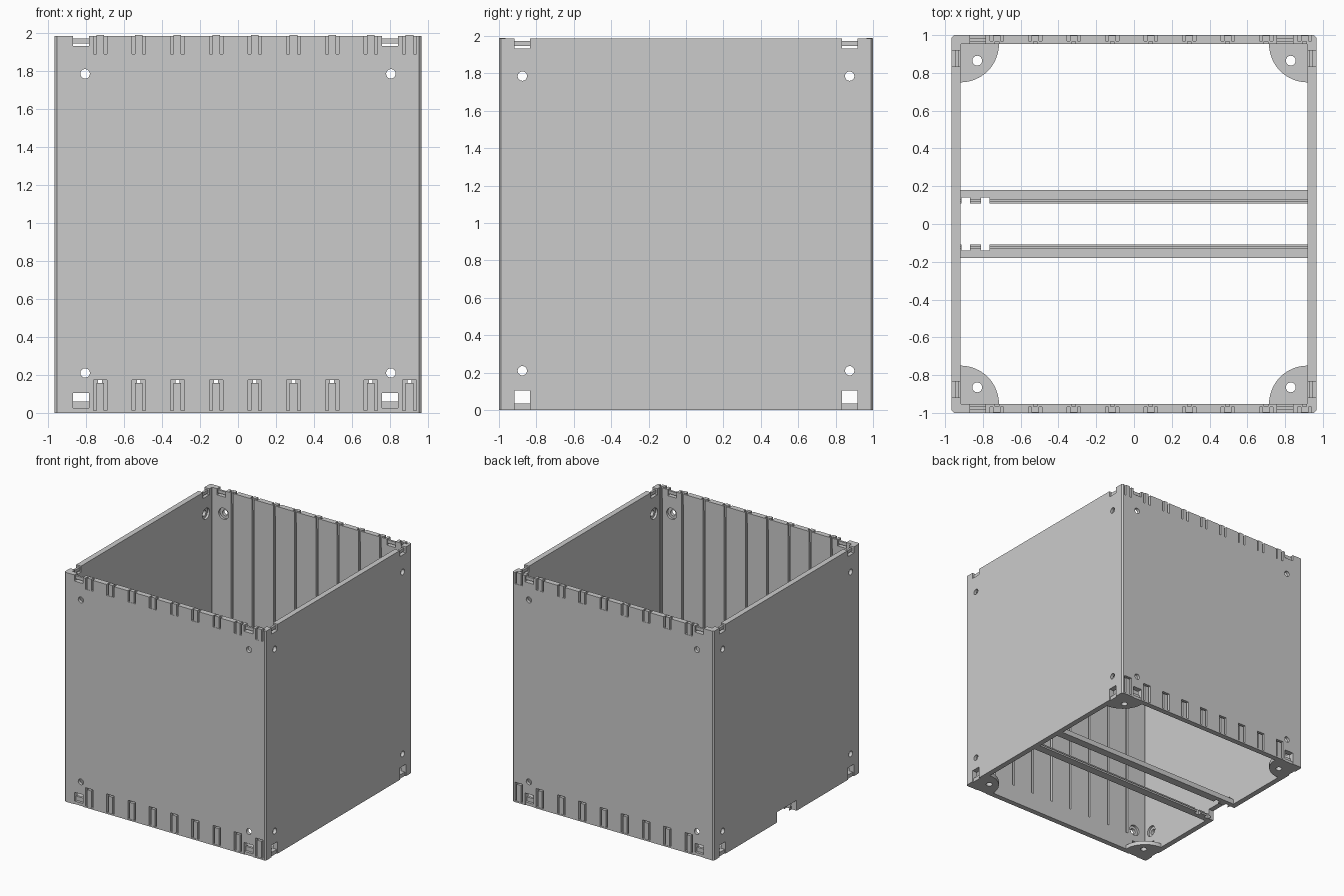
import bpy, bmesh, math
from mathutils import Matrix, Vector

if "Cube" in bpy.data.objects:
    bpy.data.objects.remove(bpy.data.objects["Cube"])

X, Y, H, T = 0.965, 1.0, 1.985, 0.047      # outer half sizes, height, wall thickness
IX, IY = X - T, Y - T                      # inner half sizes
CLIPS = [-0.726 + 0.2036 * i for i in range(9)]
WINDOWS = [(-0.868, -0.785), (0.758, 0.842)]   # corner windows in front and back
SIGNS = (-1, 1)
CORNERS = [(sx, sy) for sx in SIGNS for sy in SIGNS]

grey = bpy.data.materials.new("plain grey")
grey.use_nodes = True
grey.diffuse_color = (0.6, 0.6, 0.6, 1)
grey.node_tree.nodes["Principled BSDF"].inputs["Base Color"].default_value = (0.6, 0.6, 0.6, 1)


def box(bm, x, y, z):
    """Add a box given two limits per axis, in either order."""
    lo, hi = zip(*(sorted(r) for r in (x, y, z)))
    size = [b - a for a, b in zip(lo, hi)]
    mid = [(a + b) / 2 for a, b in zip(lo, hi)]
    m = Matrix.Translation(mid) @ Matrix.Diagonal((*size, 1))
    bmesh.ops.create_cube(bm, size=1, matrix=m)


def cylinder(bm, centre, radius, depth, axis):
    turn = Vector((0, 0, 1)).rotation_difference(Vector(axis)).to_matrix().to_4x4()
    bmesh.ops.create_cone(bm, cap_ends=True, segments=24, radius1=radius, radius2=radius,
                          depth=depth, matrix=Matrix.Translation(centre) @ turn)


def prism(bm, points, offset):
    """Extrude a flat outline along an offset."""
    face = bm.faces.new([bm.verts.new(p) for p in points])
    end = bmesh.ops.extrude_face_region(bm, geom=[face])["geom"]
    bmesh.ops.translate(bm, vec=offset, verts=[v for v in end if isinstance(v, bmesh.types.BMVert)])


def finish(bm, name):
    mesh = bpy.data.meshes.new(name)
    bmesh.ops.recalc_face_normals(bm, faces=bm.faces)
    bm.to_mesh(mesh)
    bm.free()
    mesh.materials.append(grey)
    ob = bpy.data.objects.new(name, mesh)
    bpy.context.collection.objects.link(ob)
    return ob


def cut(ob, bm):
    """Subtract the cutter mesh from the object."""
    cutter = finish(bm, "cutter")
    cutter.hide_render = True
    mod = ob.modifiers.new("cut", "BOOLEAN")
    mod.operation, mod.solver, mod.object = "DIFFERENCE", "EXACT", cutter
    mod.use_self = True
    bpy.context.view_layer.objects.active = ob
    bpy.ops.object.modifier_apply(modifier=mod.name)
    bpy.data.objects.remove(cutter)


def wall_ring(bm, hx, hy, c, z):
    """Rectangle of vertices with chamfered corners."""
    pts = [(hx, c - hy), (hx, hy - c), (hx - c, hy), (c - hx, hy),
           (-hx, hy - c), (-hx, c - hy), (c - hx, -hy), (hx - c, -hy)]
    return [bm.verts.new((x, y, z)) for x, y in pts]


# Four walls as one open tube
bm = bmesh.new()
rings = [wall_ring(bm, X, Y, 0.012, 0), wall_ring(bm, X, Y, 0.012, H),
         wall_ring(bm, IX, IY, 0.003, H), wall_ring(bm, IX, IY, 0.003, 0)]
for k in range(4):
    a, b = rings[k], rings[(k + 1) % 4]
    for i in range(8):
        j = (i + 1) % 8
        bm.faces.new((a[i], a[j], b[j], b[i]))
walls = finish(bm, "walls")

# Clip recesses along the bottom and top of front and back
bm = bmesh.new()
for s in SIGNS:
    for x in CLIPS:
        for z in ((0.012, 0.172), (1.89, H + 0.1)):
            box(bm, (x - 0.036, x + 0.036), (s * (Y - 0.032), s * (Y + 0.1)), z)
cut(walls, bm)

# Corner windows and the cable opening
bm = bmesh.new()
for z in ((-0.1, 0.104), (1.932, H + 0.1)):
    for s in SIGNS:
        for span in WINDOWS:
            box(bm, span, (s * (IY - 0.01), s * (Y + 0.1)), z)
        for t in SIGNS:
            box(bm, (s * (IX - 0.01), s * (X + 0.1)), (t * 0.835, t * 0.918), z)
box(bm, (-X - 0.1, -IX + 0.01), (-0.135, 0.135), (-0.1, 0.09))
cut(walls, bm)

# Screw holes, then the wider counterbores inside
for radius, depth, inset in ((0.025, 0.2, 0), (0.048, 0.04, T)):
    bm = bmesh.new()
    for sx, sy in CORNERS:
        for z in (0.21, 1.785):
            cylinder(bm, (sx * 0.805, sy * (Y - inset), z), radius, depth, (0, 1, 0))
            cylinder(bm, (sx * (X - inset), sy * 0.875, z), radius, depth, (1, 0, 0))
    cut(walls, bm)

# Upright grooves inside front and back
bm = bmesh.new()
for s in SIGNS:
    for x in CLIPS:
        box(bm, (x - 0.01, x + 0.01), (s * (IY - 0.01), s * (IY + 0.02)), (0.158, H + 0.1))
cut(walls, bm)

# Spring tongues standing in the clip recesses
bm = bmesh.new()
for s in SIGNS:
    for x in CLIPS:
        for z in ((0.01, 0.157), (1.888, H + 0.005)):
            box(bm, (x - 0.02, x + 0.02), (s * (Y - 0.034), s * (Y - 0.002)), z)
finish(bm, "clip_tongues")

# Catch bars across the corner windows
bm = bmesh.new()
for s in SIGNS:
    for span in WINDOWS:
        box(bm, span, (s * IY, s * (IY + 0.02)), (0, 0.06))
        box(bm, span, (s * (IY + 0.02), s * (Y - 0.005)), (0, 0.025))
        box(bm, span, (s * (IY + 0.012), s * (IY + 0.03)), (1.945, 1.972))
    for t in SIGNS:
        span = (t * 0.835, t * 0.918)
        box(bm, (s * IX, s * (X - 0.01)), span, (0, 0.034))
        box(bm, (s * (IX + 0.012), s * (IX + 0.03)), span, (1.945, 1.972))
finish(bm, "catch_bars")

# Quarter round corner tabs with a screw hole each
for sx, sy in CORNERS:
    side = ("left" if sx > 0 else "right") + ("_back" if sy > 0 else "_front")
    angles = [math.pi / 2 * i / 16 for i in range(17)]
    outline = [(0, 0)] + [(0.203 * math.cos(a), 0.203 * math.sin(a)) for a in angles]
    bm = bmesh.new()
    prism(bm, [(sx * (IX - x), sy * (IY - y), 0) for x, y in outline], (0, 0, 0.035))
    tab = finish(bm, side + "_corner_tab")
    bm = bmesh.new()
    cylinder(bm, (sx * 0.83, sy * 0.865, 0), 0.026, 0.2, (0, 0, 1))
    cut(tab, bm)

# Two stepped cross rails with notches near the cable opening
for s, name in ((1, "back_rail"), (-1, "front_rail")):
    profile = [(0.18, 0), (0.18, 0.045), (0.13, 0.045), (0.13, 0.03),
               (0.12, 0.03), (0.12, 0.015), (0.108, 0.015), (0.108, 0)]
    bm = bmesh.new()
    prism(bm, [(-IX, s * y, z) for y, z in profile], (2 * IX, 0, 0))
    rail = finish(bm, name)
    bm = bmesh.new()
    for x in ((-0.912, -0.868), (-0.81, -0.765)):
        box(bm, x, (s * 0.05, s * 0.14), (-0.1, 0.2))
    cut(rail, bm)

# Crisp edges, smooth round holes
for ob in bpy.context.collection.objects:
    ob.select_set(ob.type == "MESH")
bpy.ops.object.shade_smooth_by_angle(angle=math.radians(30))
